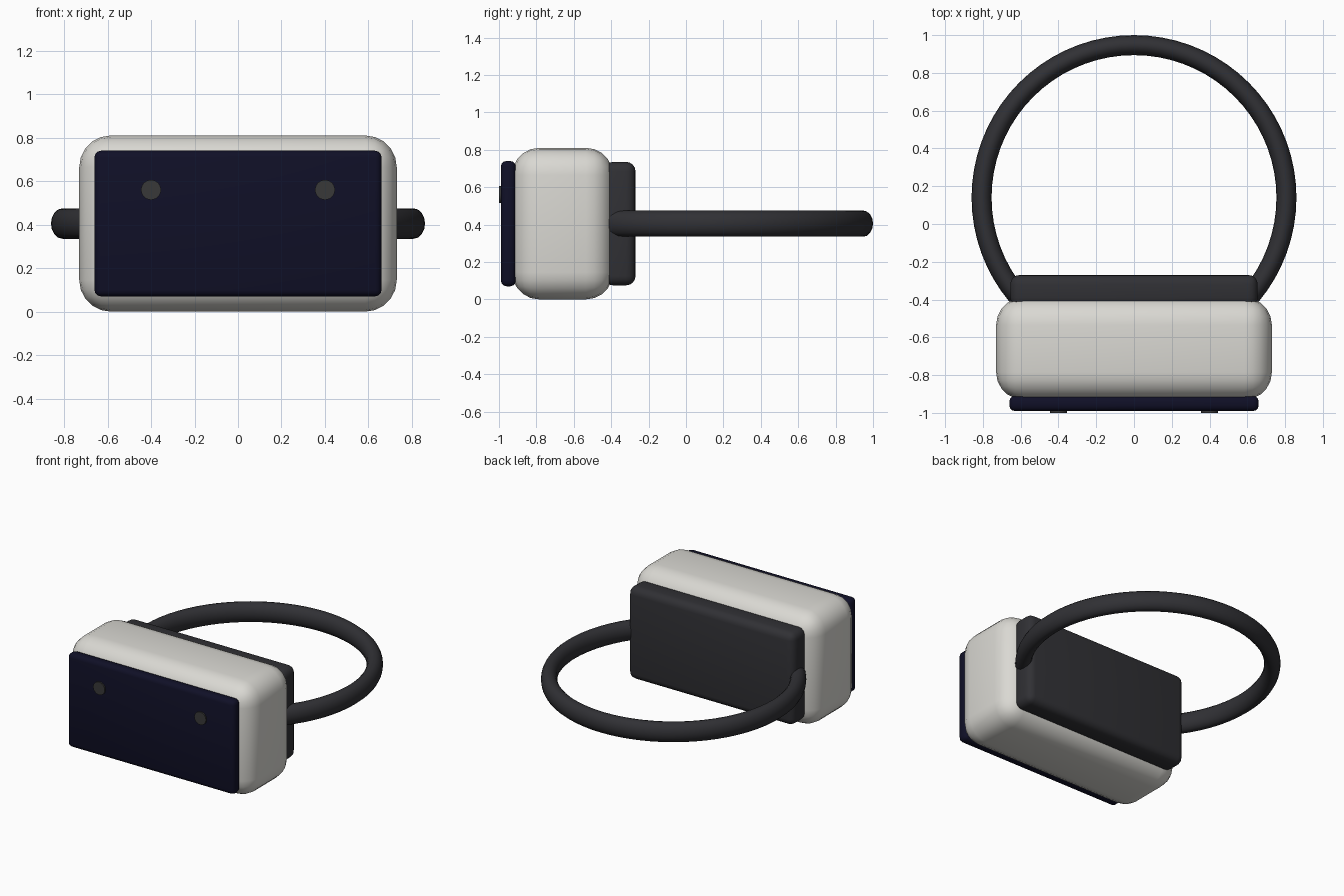
import bpy
import math

if "Cube" in bpy.data.objects:
    bpy.data.objects.remove(bpy.data.objects["Cube"])


def material(name, rgb):
    m = bpy.data.materials.new(name)
    m.diffuse_color = (*rgb, 1)
    m.use_nodes = True
    m.node_tree.nodes["Principled BSDF"].inputs["Base Color"].default_value = m.diffuse_color
    return m


SHELL = material("warm light grey", (0.70, 0.69, 0.65))
GLASS = material("dark navy", (0.005, 0.005, 0.02))
FABRIC = material("charcoal", (0.03, 0.03, 0.035))
LENS = material("dark grey", (0.04, 0.04, 0.04))


def finish(name, mat):
    ob = bpy.context.object
    ob.name = name
    ob.data.materials.append(mat)
    bpy.ops.object.shade_smooth_by_angle(angle=math.radians(40))
    return ob


def rounded_box(name, lo, hi, radius, segments, mat):
    centre = [(a + b) / 2 for a, b in zip(lo, hi)]
    bpy.ops.mesh.primitive_cube_add(size=1, location=centre)
    ob = bpy.context.object
    ob.scale = [b - a for a, b in zip(lo, hi)]
    bpy.ops.object.transform_apply(location=False, rotation=False, scale=True)
    bev = ob.modifiers.new("round", 'BEVEL')
    bev.width = radius
    bev.segments = segments
    bpy.ops.object.modifier_apply(modifier="round")
    return finish(name, mat)


# Main housing, front screen and face cushion
rounded_box("housing", (-0.73, -0.93, 0), (0.73, -0.39, 0.81), 0.145, 5, SHELL)
rounded_box("front_panel", (-0.66, -0.99, 0.07), (0.66, -0.91, 0.74), 0.03, 3, GLASS)
rounded_box("face_cushion", (-0.655, -0.44, 0.075), (0.655, -0.27, 0.735), 0.05, 4, FABRIC)

# Head strap: a ring that runs into the housing
bpy.ops.mesh.primitive_torus_add(major_radius=0.807, minor_radius=0.053,
                                 major_segments=72, minor_segments=16,
                                 location=(0, 0.14, 0.405))
bpy.context.object.scale.z = 1.32
bpy.ops.object.transform_apply(location=False, rotation=False, scale=True)
finish("head_strap", FABRIC)

# Camera discs on the front panel
for side, x in (("left", -0.4), ("right", 0.4)):
    bpy.ops.mesh.primitive_cylinder_add(vertices=24, radius=0.046, depth=0.03,
                                        location=(x, -0.985, 0.56),
                                        rotation=(math.pi / 2, 0, 0))
    finish("camera_" + side, LENS)
